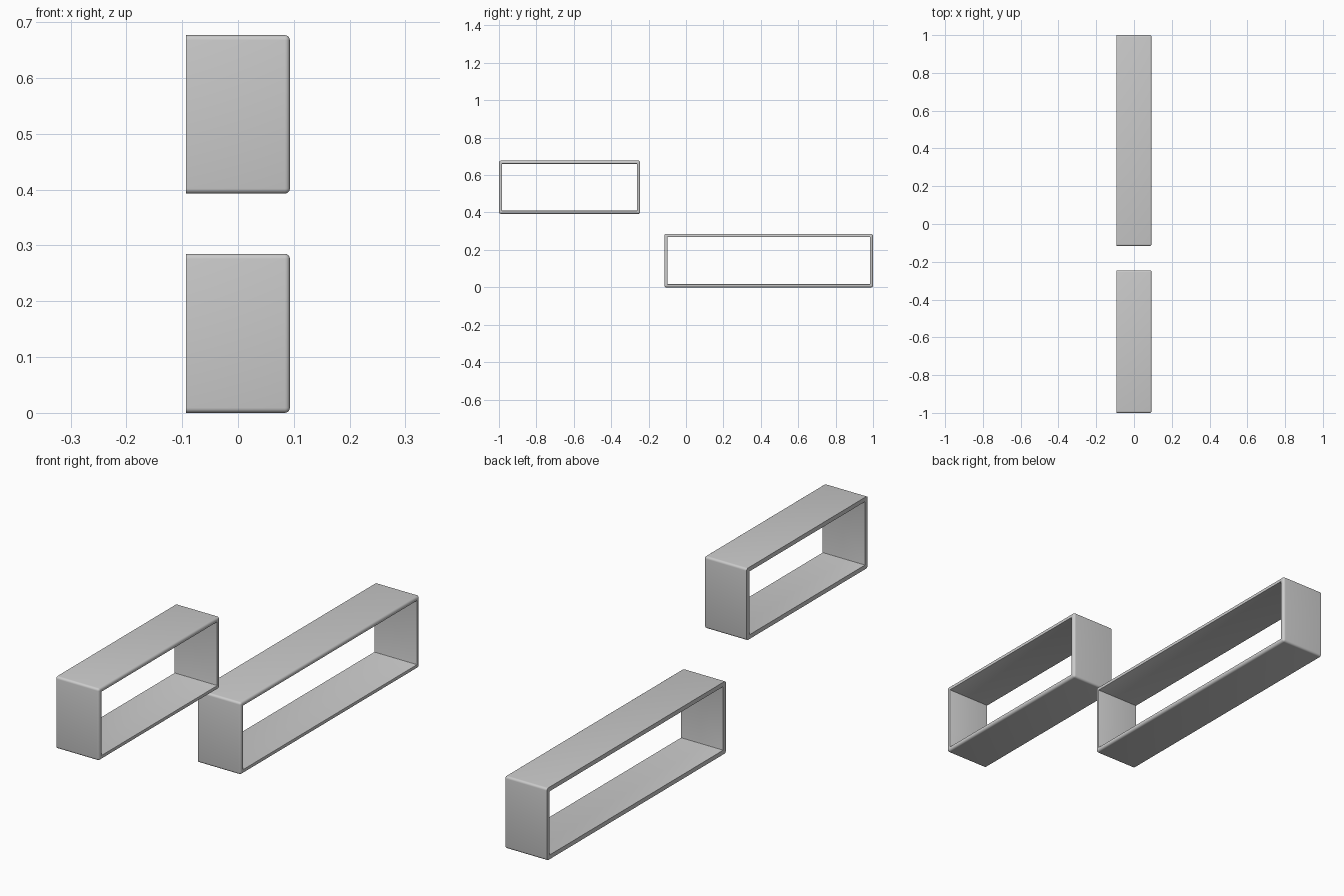
import bpy, bmesh, math

if "Cube" in bpy.data.objects:
    bpy.data.objects.remove(bpy.data.objects["Cube"])

HALF_DEPTH = 0.093   # half size along x
WALL = 0.017         # board thickness
ROUND = 0.009        # rounding of outer corners and front outer edge
SOFT = 0.003         # small rounding of front inner edge


def rounded_loop(y0, y1, z0, z1, inset, radius, steps=4):
    """Rounded rectangle in the yz plane, anticlockwise."""
    y0, y1, z0, z1 = y0 + inset, y1 - inset, z0 + inset, z1 - inset
    pts = []
    corners = [(y1, z1, -1, -1), (y0, z1, 1, -1), (y0, z0, 1, 1), (y1, z0, -1, 1)]
    for i, (y, z, sy, sz) in enumerate(corners):
        for k in range(steps + 1):
            a = math.pi / 2 * (i + k / steps)
            pts.append((y + sy * radius + radius * math.cos(a),
                        z + sz * radius + radius * math.sin(a)))
    return pts


def make_frame(name, y0, y1, z0, z1):
    # Wall section as (x, inset): outer back, rounded front lip, inner back
    section = [(-HALF_DEPTH, 0)]
    for k in range(5):
        a = math.pi / 2 * k / 4
        section.append((HALF_DEPTH - ROUND + ROUND * math.sin(a),
                        ROUND - ROUND * math.cos(a)))
    for k in range(3):
        a = math.pi / 2 * k / 2
        section.append((HALF_DEPTH - SOFT + SOFT * math.cos(a),
                        WALL - SOFT + SOFT * math.sin(a)))
    section.append((-HALF_DEPTH, WALL))

    # Sweep the section round the rectangle as a closed ring
    bm = bmesh.new()
    rings = []
    for x, inset in section:
        radius = max(ROUND - inset, 0.0005)
        rings.append([bm.verts.new((x, y, z))
                      for y, z in rounded_loop(y0, y1, z0, z1, inset, radius)])
    n = len(rings[0])
    for i, ring in enumerate(rings):
        nxt = rings[(i + 1) % len(rings)]
        for j in range(n):
            k = (j + 1) % n
            bm.faces.new((ring[j], ring[k], nxt[k], nxt[j]))
    bmesh.ops.recalc_face_normals(bm, faces=bm.faces)
    mesh = bpy.data.meshes.new(name)
    bm.to_mesh(mesh)
    bm.free()
    obj = bpy.data.objects.new(name, mesh)
    bpy.context.collection.objects.link(obj)
    bpy.ops.object.select_all(action='DESELECT')
    obj.select_set(True)
    bpy.context.view_layer.objects.active = obj
    bpy.ops.object.shade_smooth_by_angle(angle=math.radians(40))


# Short upper shelf and long lower shelf
make_frame("upper_shelf_frame", -1.0, -0.245, 0.393, 0.677)
make_frame("lower_shelf_frame", -0.116, 1.0, 0.0, 0.285)
